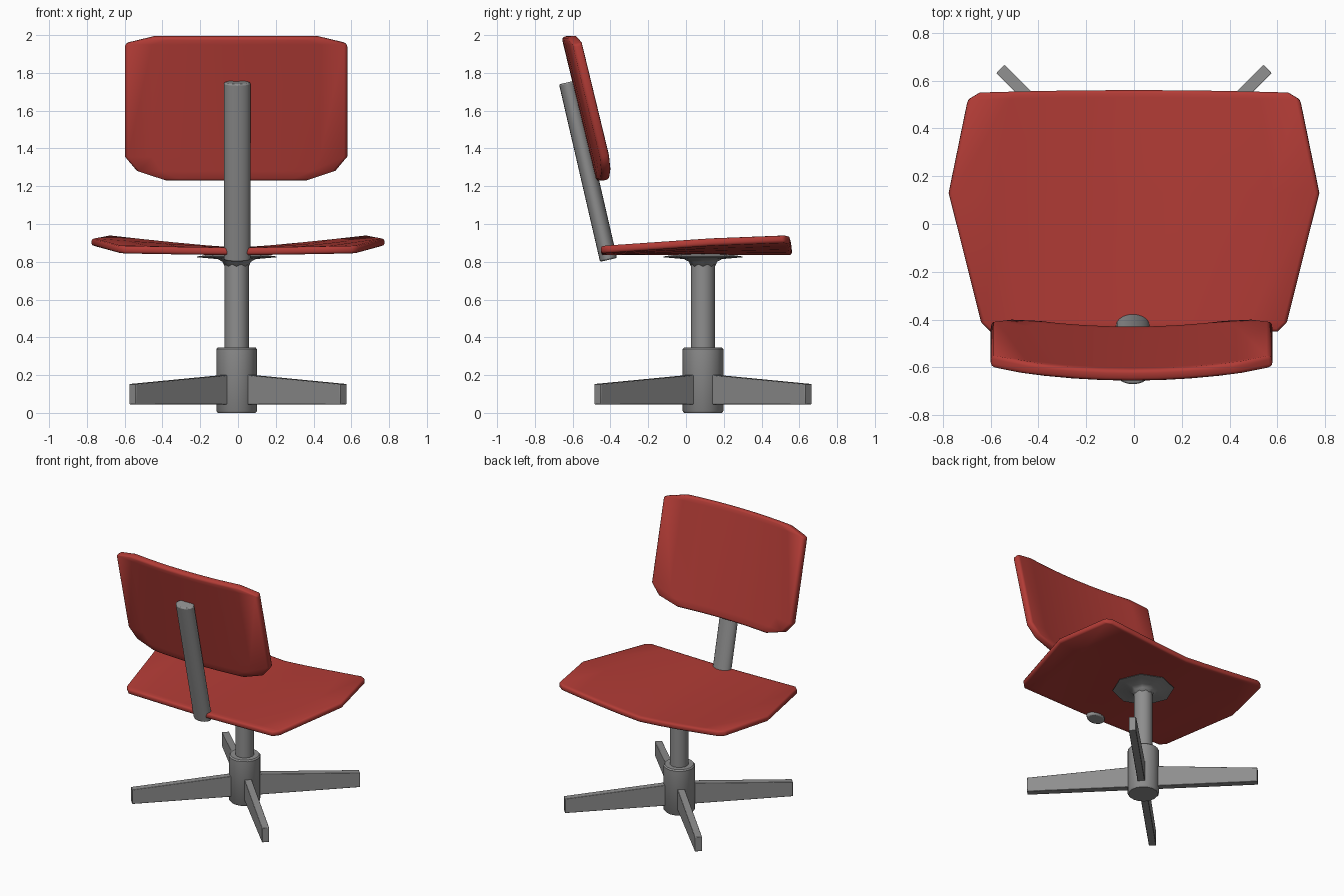
import bpy, bmesh
from math import pi, cos, sin, atan2
from mathutils import Vector, Matrix

cube = bpy.data.objects.get("Cube")
if cube:
    bpy.data.objects.remove(cube, do_unlink=True)


def material(name, rgb):
    mat = bpy.data.materials.new(name)
    mat.use_nodes = True
    mat.diffuse_color = (*rgb, 1)
    mat.node_tree.nodes["Principled BSDF"].inputs["Base Color"].default_value = (*rgb, 1)
    return mat


RED = material("red upholstery", (0.45, 0.045, 0.037))
GREY = material("grey metal", (0.27, 0.27, 0.27))
CENTRE = Vector((-0.007, 0.09, 0))


def finish(name, bm, mat, bevel=0, thickness=0, angle=40):
    """Turn a bmesh into a smooth shaded object with optional modifiers."""
    bmesh.ops.recalc_face_normals(bm, faces=bm.faces)
    mesh = bpy.data.meshes.new(name)
    bm.to_mesh(mesh)
    bm.free()
    mesh.materials.append(mat)
    obj = bpy.data.objects.new(name, mesh)
    bpy.context.collection.objects.link(obj)
    if thickness:
        mod = obj.modifiers.new("thickness", 'SOLIDIFY')
        mod.thickness, mod.offset = thickness, 0
    if bevel:
        mod = obj.modifiers.new("soft edge", 'BEVEL')
        mod.width, mod.segments = bevel, 2
        mod.limit_method, mod.angle_limit = 'ANGLE', 0.8
    bpy.ops.object.select_all(action='DESELECT')
    bpy.context.view_layer.objects.active = obj
    obj.select_set(True)
    bpy.ops.object.shade_smooth_by_angle(angle=angle * pi / 180)
    return obj


def panel(name, rows, place, thickness, bevel, steps=8):
    """Padded shell: each row is spread across its width by place(u, row)."""
    bm = bmesh.new()
    grid = [[bm.verts.new(place(2 * i / steps - 1, row)) for i in range(steps + 1)]
            for row in rows]
    for a, b in zip(grid, grid[1:]):
        for i in range(steps):
            bm.faces.new((a[i], a[i + 1], b[i + 1], b[i]))
    return finish(name, bm, RED, bevel, thickness, 50)


def lathe(name, profile, sides, angle=40):
    """Revolve (radius, height) points around the central column axis."""
    bm = bmesh.new()
    rings = [[bm.verts.new(CENTRE + Vector((r * cos(2 * pi * k / sides),
                                            r * sin(2 * pi * k / sides), z)))
              for k in range(sides)] for r, z in profile]
    for a, b in zip(rings, rings[1:]):
        for k in range(sides):
            n = (k + 1) % sides
            bm.faces.new((a[k], a[n], b[n], b[k]))
    bm.faces.new(rings[0])
    bm.faces.new(rings[-1])
    return finish(name, bm, GREY, angle=angle)


# Seat: shallow valley, rows of (y, half width, rise at the sides)
def seat_point(u, row):
    y, w, rise = row
    bow = 0.01 * (1 - u * u) if y > 0.5 else 0
    return (u * w, y + bow, 0.855 + rise * abs(u) ** 1.2)


panel("seat", [(-0.45, 0.6, 0.008), (-0.41, 0.64, 0.012), (0.13, 0.775, 0.05),
               (0.52, 0.695, 0.066), (0.55, 0.645, 0.06)], seat_point, 0.04, 0.013)


# Backrest: leaning panel with sides curving forward, rows of (z, half width)
def back_point(u, row):
    z, w = row
    x = u * w
    return (x - 0.01, -0.452 - (z - 1.24) * 0.242 + 0.15 * x * x, z)


panel("backrest", [(1.232, 0.365), (1.285, 0.525), (1.36, 0.588),
                   (1.955, 0.588), (1.994, 0.425)], back_point, 0.05, 0.015)

# Leaning oval post that carries the backrest
low, high = Vector((-0.005, -0.41, 0.81)), Vector((-0.005, -0.627, 1.75))
axis = high - low
bm = bmesh.new()
bmesh.ops.create_cone(bm, cap_ends=True, segments=20, radius1=0.07, radius2=0.07,
                      depth=axis.length)
bmesh.ops.transform(bm, verts=bm.verts, matrix=Matrix.Translation((low + high) / 2)
                    @ Matrix.Rotation(atan2(-axis.y, axis.z), 4, 'X')
                    @ Matrix.Diagonal((1, 0.66, 1, 1)))
finish("backrest_post", bm, GREY, 0.008)

# Column, mounting flange under the seat, and hub
lathe("column", [(0.064, 0.3), (0.064, 0.82)], 16)
lathe("seat_flange", [(0.064, 0.775), (0.075, 0.8), (0.1, 0.814), (0.21, 0.824),
                      (0.21, 0.828), (0.1, 0.845)], 8, 70)
lathe("hub", [(0.1, 0), (0.108, 0.01), (0.108, 0.337), (0.1, 0.346)], 16)

# Four tapered diagonal legs
for i in range(4):
    bm = bmesh.new()
    bmesh.ops.create_cube(bm, size=1)
    for v in bm.verts:
        outer = v.co.x > 0
        top = 0.153 if outer else 0.205
        v.co = Vector((0.79 if outer else 0.03, v.co.y * 0.05,
                       top if v.co.z > 0 else 0.045))
    bmesh.ops.transform(bm, verts=bm.verts, matrix=Matrix.Translation((0, 0.09, 0))
                        @ Matrix.Rotation(pi / 4 + i * pi / 2, 4, 'Z'))
    finish(f"leg_{i + 1}", bm, GREY, 0.004)
